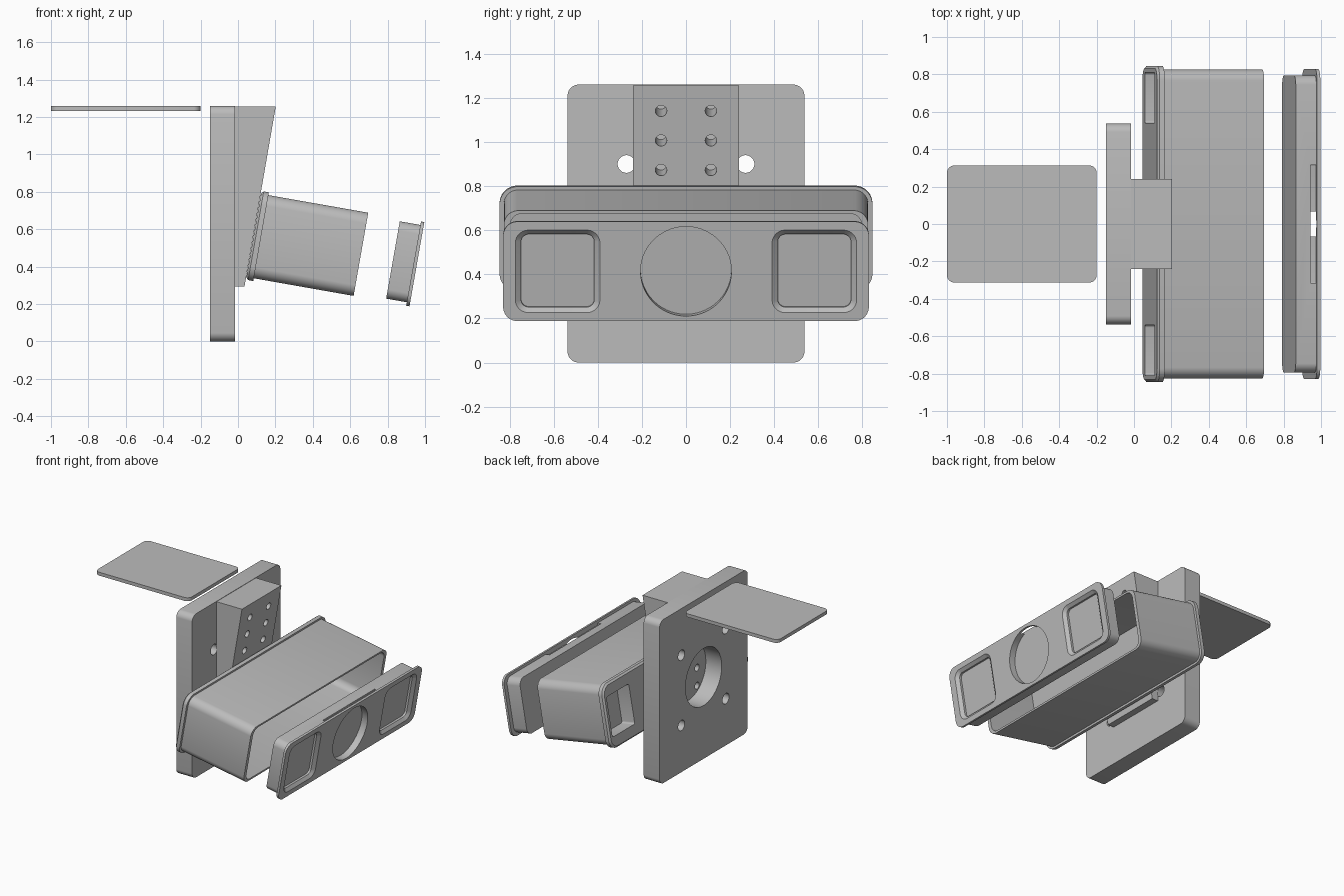
import bpy
import bmesh
from math import cos, sin, pi, radians
from mathutils import Matrix

if "Cube" in bpy.data.objects:
    bpy.data.objects.remove(bpy.data.objects["Cube"])

grey = bpy.data.materials.new("plain_grey")
grey.use_nodes = True
grey.diffuse_color = (0.5, 0.5, 0.5, 1)
grey.node_tree.nodes["Principled BSDF"].inputs["Base Color"].default_value = (0.5, 0.5, 0.5, 1)

WORLD = Matrix.Identity(4)
# Frame of the camera housing, nosed down by ten degrees
TILT = Matrix.Translation((0.084, 0, 0.567)) @ Matrix.Rotation(radians(10), 4, 'Y')


def finish(name, bm, frame):
    bmesh.ops.recalc_face_normals(bm, faces=bm.faces)
    bmesh.ops.transform(bm, matrix=frame, verts=bm.verts)
    mesh = bpy.data.meshes.new(name)
    bm.to_mesh(mesh)
    bm.free()
    mesh.materials.append(grey)
    obj = bpy.data.objects.new(name, mesh)
    bpy.context.collection.objects.link(obj)
    return obj


def loft(name, rings, frame=WORLD, cy=0, cz=0, segs=8):
    """Skin rounded rectangles (x, half_y, half_z, radius) along x and cap both ends."""
    bm = bmesh.new()
    loops = []
    for x, hy, hz, r in rings:
        loop = []
        for q, (sy, sz) in enumerate(((1, 1), (-1, 1), (-1, -1), (1, -1))):
            for i in range(segs):
                a = (q + (i + 0.5) / segs) * pi / 2
                loop.append(bm.verts.new((x, cy + sy * (hy - r) + r * cos(a),
                                          cz + sz * (hz - r) + r * sin(a))))
        loops.append(loop)
    n = len(loops[0])
    for a, b in zip(loops, loops[1:]):
        for i in range(n):
            bm.faces.new((a[i], a[(i + 1) % n], b[(i + 1) % n], b[i]))
    bm.faces.new(loops[0])
    bm.faces.new(loops[-1])
    return finish(name, bm, frame)


def rod(x0, x1, r, frame, cy, cz, segs=8):
    return loft("cutter", [(x0, r, r, r), (x1, r, r, r)], frame, cy, cz, segs)


def cut(obj, cutters):
    bpy.context.view_layer.objects.active = obj
    for c in cutters:
        mod = obj.modifiers.new("cut", 'BOOLEAN')
        mod.operation = 'DIFFERENCE'
        mod.solver = 'EXACT'
        mod.object = c
        bpy.ops.object.modifier_apply(modifier=mod.name)
        bpy.data.objects.remove(c)


# Wall plate with a cable opening and four screw holes
wall_plate = loft("wall_plate", [(-0.15, 0.537, 0.63, 0.05), (-0.015, 0.537, 0.63, 0.05)], cz=0.63)
cut(wall_plate, [rod(-0.2, 0.05, 0.22, WORLD, 0, 0.63, 16)]
    + [rod(-0.2, 0.05, 0.04, WORLD, y, z) for y in (-0.27, 0.27) for z in (0.36, 0.9)])

# Wedge bracket with two columns of screw holes
bm = bmesh.new()
side = [bm.verts.new((x, -0.24, z)) for x, z in
        ((-0.015, 0.295), (0.035, 0.295), (0.202, 1.257), (-0.015, 1.257))]
face = bm.faces.new(side)
ext = bmesh.ops.extrude_face_region(bm, geom=[face])["geom"]
bmesh.ops.translate(bm, vec=(0, 0.48, 0), verts=[v for v in ext if isinstance(v, bmesh.types.BMVert)])
bracket = finish("wedge_bracket", bm, WORLD)
cut(bracket, [rod(-0.3, 0.05, 0.026, TILT, y, (0.47 + 0.134 * i - 0.567) / cos(radians(10)))
              for y in (-0.113, 0.113) for i in range(6)])

# Housing: rear flange, body, and the open front cavity
housing = loft("housing", [
    (0.0, 0.832, 0.228, 0.07), (0.012, 0.845, 0.241, 0.08), (0.04, 0.845, 0.241, 0.08),
    (0.04, 0.826, 0.226, 0.065), (0.582, 0.826, 0.226, 0.065),
    (0.582, 0.798, 0.212, 0.055), (0.15, 0.798, 0.212, 0.055)], TILT)
cut(housing, [loft("cutter", [(-0.05, 0.135, 0.15, 0.015), (0.11, 0.135, 0.15, 0.015)], TILT, cy=y)
              for y in (-0.675, 0.675)])

# Front cover: plug and thin lip, with two framed windows and a round lens seat
cover = loft("front_cover", [
    (0.756, 0.795, 0.21, 0.055), (0.868, 0.795, 0.21, 0.055),
    (0.868, 0.829, 0.229, 0.065), (0.886, 0.829, 0.229, 0.065)], TILT)
windows = [loft("cutter", [(0.85, 0.166, 0.168, 0.035), (0.866, 0.166, 0.168, 0.035),
                           (0.886, 0.192, 0.19, 0.06), (0.9, 0.192, 0.19, 0.06)], TILT, cy=y)
           for y in (-0.582, 0.582)]
notch = loft("cutter", [(0.835, 0.315, 0.02, 0.002), (0.868, 0.315, 0.02, 0.002)], TILT, cz=0.215)
cut(cover, windows + [rod(0.836, 0.93, 0.206, TILT, 0, 0, 16), notch])

# Loose flat card, with its rounded corners in plan
FLAT = Matrix.Translation((-0.6, 0, 1.245)) @ Matrix.Rotation(radians(90), 4, 'Y')
card = loft("flat_card", [(-0.013, 0.313, 0.4, 0.04), (0.013, 0.313, 0.4, 0.04)], FLAT)

for obj in (wall_plate, bracket, housing, cover, card):
    bpy.ops.object.select_all(action='DESELECT')
    obj.select_set(True)
    bpy.context.view_layer.objects.active = obj
    bpy.ops.object.shade_smooth_by_angle(angle=radians(25))
